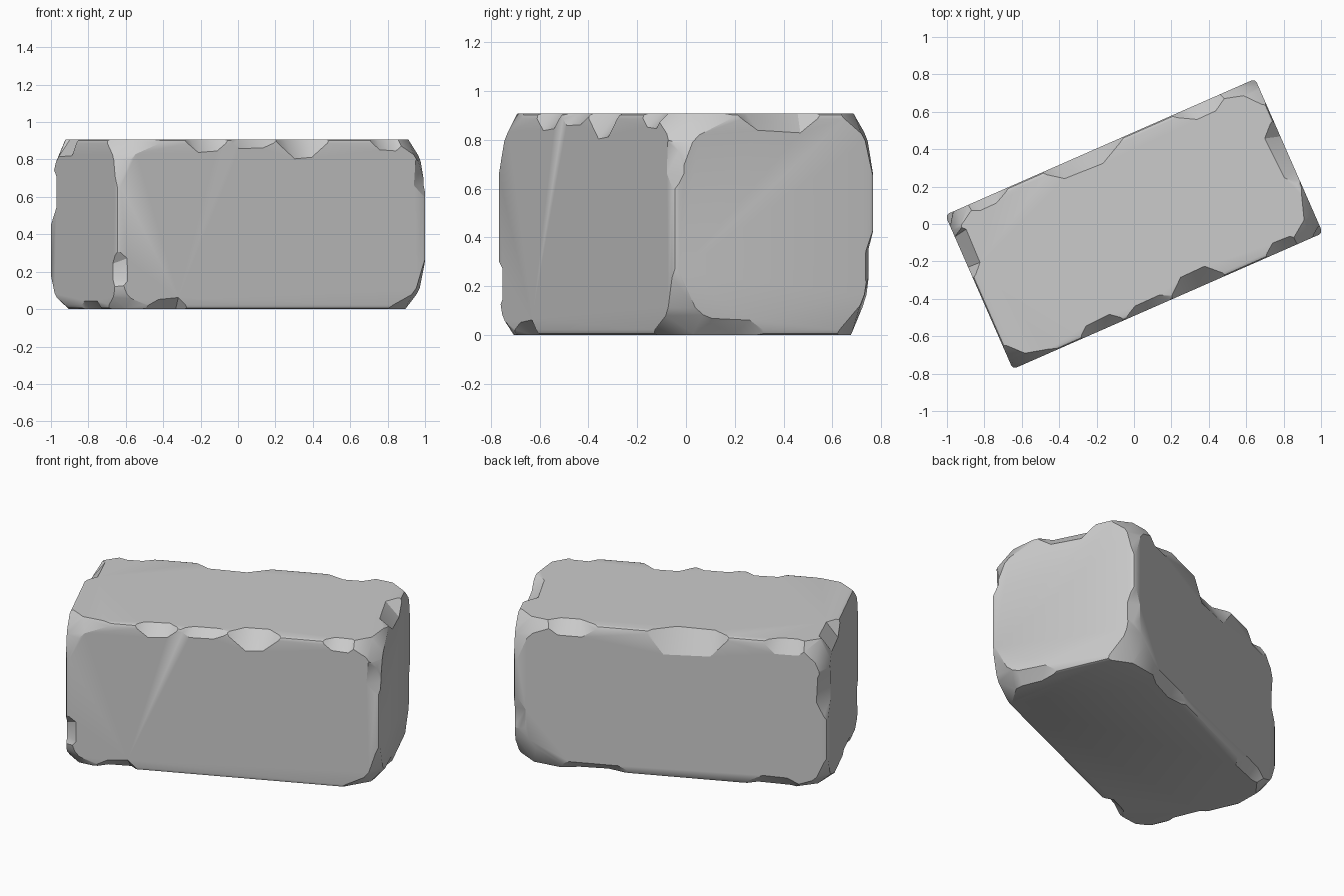
import bpy, bmesh, math, random
from mathutils import Vector, Matrix

random.seed(4)
if "Cube" in bpy.data.objects:
    bpy.data.objects.remove(bpy.data.objects["Cube"])

U, V, H = 0.905, 0.45, 0.908      # half length, half width, height
TURN = math.radians(23.7)

stone = bpy.data.materials.new("stone_grey")
stone.use_nodes = True
grey = (0.6, 0.6, 0.6, 1)
stone.diffuse_color = grey
stone.node_tree.nodes["Principled BSDF"].inputs["Base Color"].default_value = grey


def make_object(name, bm):
    bmesh.ops.recalc_face_normals(bm, faces=bm.faces)
    mesh = bpy.data.meshes.new(name)
    bm.to_mesh(mesh)
    bm.free()
    mesh.materials.append(stone)
    obj = bpy.data.objects.new(name, mesh)
    bpy.context.collection.objects.link(obj)
    return obj


def slice_corner(bm, side_u, side_v, top, a, b, c):
    """Cut a corner off with a plane leaving a, b, c along its edges."""
    corner = Vector((side_u * U, side_v * V, H if top else 0))
    normal = Vector((side_u / a, side_v / b, (1 if top else -1) / c))
    point = corner - Vector((side_u * a, 0, 0))
    geom = bm.verts[:] + bm.edges[:] + bm.faces[:]
    cut = bmesh.ops.bisect_plane(bm, geom=geom, plane_co=point, plane_no=normal.normalized(),
                                 clear_outer=True)
    edges = [e for e in cut["geom_cut"] if isinstance(e, bmesh.types.BMEdge)]
    bmesh.ops.contextual_create(bm, geom=edges)


# Block with softened edges
bm = bmesh.new()
bmesh.ops.create_cube(bm, size=1, matrix=Matrix.Translation((0, 0, H / 2))
                      @ Matrix.Diagonal((2 * U, 2 * V, H, 1)))
bmesh.ops.bevel(bm, geom=bm.edges[:], offset=0.022, segments=2, profile=0.5, affect='EDGES')

# Worn corners: side, side, top, wear along length, width, height
corners = [
    (-1, -1, True, 0.19, 0.10, 0.19), (-1, -1, False, 0.14, 0.09, 0.14),
    (-1, 1, True, 0.12, 0.16, 0.28), (-1, 1, False, 0.15, 0.18, 0.14),
    (1, 1, True, 0.19, 0.11, 0.19), (1, 1, False, 0.22, 0.12, 0.28),
    (1, -1, True, 0.13, 0.20, 0.20), (1, -1, False, 0.15, 0.23, 0.19),
]
for su, sv, top, a, b, c in corners:
    slice_corner(bm, su, sv, top, a, b, c)
    slice_corner(bm, su, sv, top, a * 0.65, b * 0.65, c * 1.6)
    slice_corner(bm, su, sv, top, a * 1.6, b * 0.75, c * 0.65)
    slice_corner(bm, su, sv, top, a * 0.75, b * 1.5, c * 0.7)
block = make_object("stone_block", bm)


def chip(pos, axis, size):
    """Break a faceted flake off an edge; size is half length and depths."""
    bm = bmesh.new()
    for end in (-1, 1):
        tip = Vector()
        tip[axis] = end * size[axis]
        bm.verts.new(tip)
        for other in (i for i in range(3) if i != axis):
            for side in (-1, 1):
                p = Vector()
                p[axis] = end * size[axis] * random.uniform(0.25, 0.6)
                p[other] = side * size[other] * random.uniform(0.85, 1.1)
                bm.verts.new(p)
    bmesh.ops.convex_hull(bm, input=bm.verts[:])
    bmesh.ops.translate(bm, vec=pos, verts=bm.verts[:])
    cutter = make_object("flake_cutter", bm)
    mod = block.modifiers.new("flake", 'BOOLEAN')
    mod.operation = 'DIFFERENCE'
    mod.solver = 'EXACT'
    mod.object = cutter
    bpy.context.view_layer.objects.active = block
    bpy.ops.object.modifier_apply(modifier=mod.name)
    bpy.data.objects.remove(cutter)


# Flakes on the long edges: position, side, level, half length, depth in, depth down
for u, side, z, length, d_in, d_down in [
    (0.18, -1, H, 0.17, 0.10, 0.11), (-0.38, -1, H, 0.14, 0.06, 0.07),
    (-0.10, -1, H, 0.16, 0.05, 0.05), (0.68, -1, H, 0.12, 0.06, 0.06),
    (-0.10, 1, H, 0.25, 0.09, 0.13), (0.58, 1, H, 0.18, 0.08, 0.07),
    (-0.68, 1, H, 0.16, 0.06, 0.09), (0.45, 1, 0, 0.25, 0.05, 0.05),
    (-0.62, -1, 0, 0.14, 0.06, 0.06), (-0.60, 1, 0, 0.2, 0.05, 0.06),
]:
    chip((u, side * V, z), 0, (length, d_in, d_down))

# Flakes on the short edges
for side, v, z, length, d_in, d_down in [
    (1, 0.02, H, 0.20, 0.08, 0.08), (-1, 0.24, H, 0.17, 0.08, 0.10),
    (1, -0.22, 0, 0.20, 0.06, 0.07), (-1, -0.1, 0, 0.15, 0.04, 0.05),
]:
    chip((side * U, v, z), 1, (d_in, length, d_down))

# Flakes on the upright edges
for su, sv, z, length, d_u, d_v in [
    (-1, 1, 0.62, 0.20, 0.06, 0.09), (-1, -1, 0.20, 0.12, 0.06, 0.05),
    (1, -1, 0.72, 0.14, 0.07, 0.05), (1, 1, 0.30, 0.16, 0.07, 0.05),
]:
    chip((su * U, sv * V, z), 2, (d_u, d_v, length))

# Turn into place and shade
block.data.transform(Matrix.Rotation(TURN, 4, 'Z'))
bpy.ops.object.select_all(action='DESELECT')
block.select_set(True)
bpy.context.view_layer.objects.active = block
bpy.ops.object.shade_smooth_by_angle(angle=math.radians(32))
